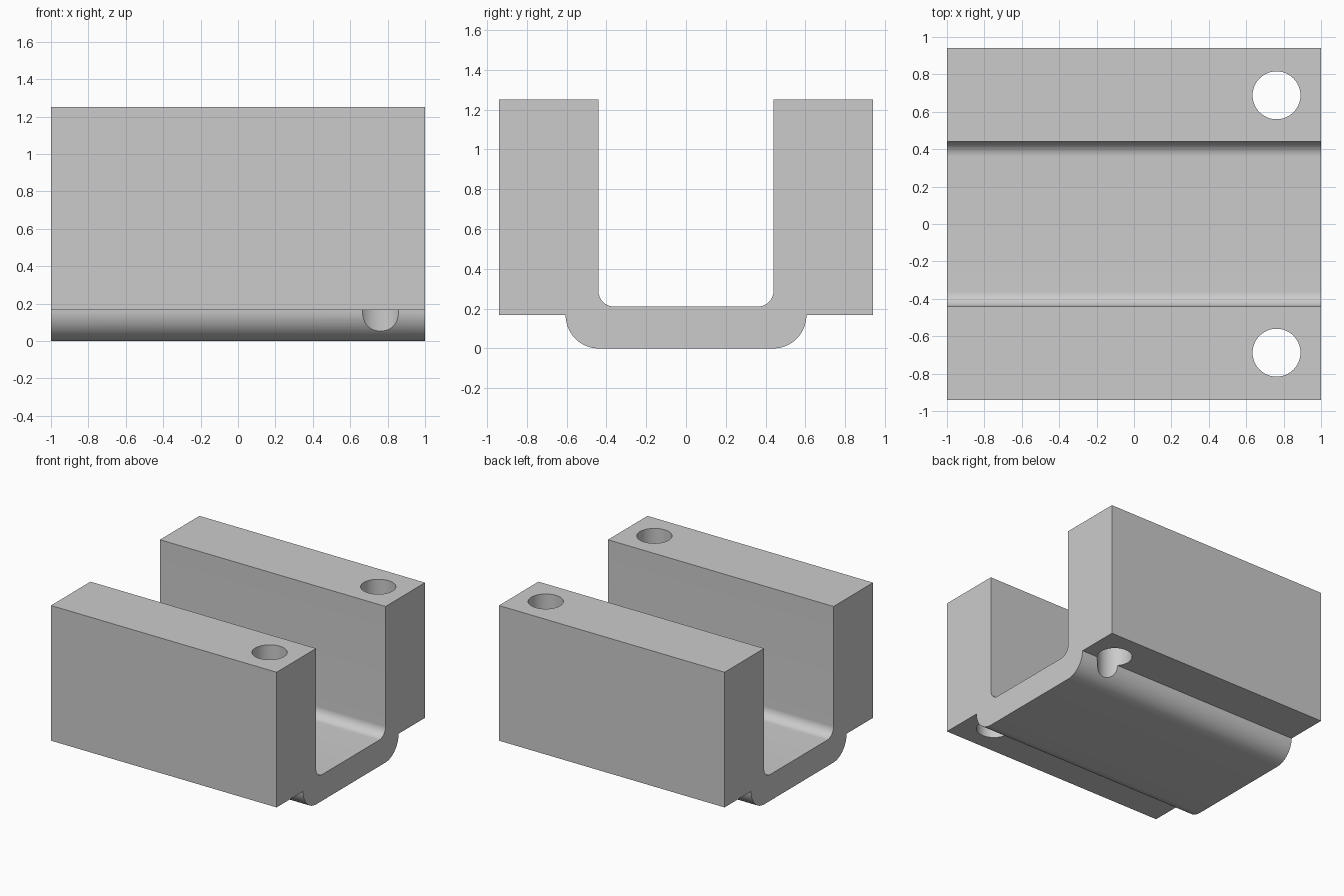
import bpy, bmesh, math

if "Cube" in bpy.data.objects:
    bpy.data.objects.remove(bpy.data.objects["Cube"])

WALL_OUT, WALL_IN, KEEL = 0.94, 0.44, 0.605
TOP, FLANGE, FLOOR = 1.25, 0.167, 0.21
FILLET, ROUND = 0.08, 0.167
HOLE_X, HOLE_Y, HOLE_R = 0.762, 0.688, 0.128

grey = bpy.data.materials.new("plain grey")
grey.use_nodes = True
colour = (0.6, 0.6, 0.6, 1)
grey.diffuse_color = colour
grey.node_tree.nodes["Principled BSDF"].inputs["Base Color"].default_value = colour


def arc(cy, cz, r, start, end, steps=16):
    """Points of an arc in the y-z plane, angles in degrees."""
    angles = [math.radians(start + (end - start) * i / steps) for i in range(steps + 1)]
    return [(cy + r * math.cos(a), cz + r * math.sin(a)) for a in angles]


def finish(name, bm):
    bmesh.ops.recalc_face_normals(bm, faces=bm.faces)
    mesh = bpy.data.meshes.new(name)
    bm.to_mesh(mesh)
    bm.free()
    mesh.materials.append(grey)
    obj = bpy.data.objects.new(name, mesh)
    bpy.context.collection.objects.link(obj)
    return obj


# Channel: half profile from the inside floor round to the underside, mirrored
half = arc(WALL_IN - FILLET, FLOOR + FILLET, FILLET, -90, 0)
half += [(WALL_IN, TOP), (WALL_OUT, TOP), (WALL_OUT, FLANGE)]
half += arc(KEEL - ROUND, ROUND, ROUND, 0, -90)
profile = half + [(-y, z) for y, z in reversed(half)]

bm = bmesh.new()
end_face = bm.faces.new([bm.verts.new((-1, y, z)) for y, z in profile])
extruded = bmesh.ops.extrude_face_region(bm, geom=[end_face], use_keep_orig=True)
moved = [v for v in extruded["geom"] if isinstance(v, bmesh.types.BMVert)]
bmesh.ops.translate(bm, verts=moved, vec=(2, 0, 0))
channel = finish("channel_block", bm)

# Vertical bolt holes through both walls
bm = bmesh.new()
for side in (-1, 1):
    drill = bmesh.ops.create_cone(bm, cap_ends=True, segments=64,
                                  radius1=HOLE_R, radius2=HOLE_R, depth=2)
    bmesh.ops.translate(bm, verts=drill["verts"], vec=(HOLE_X, side * HOLE_Y, 0.6))
cutter = finish("hole_cutter", bm)
cutter.hide_render = True

cut = channel.modifiers.new("bolt holes", "BOOLEAN")
cut.operation = "DIFFERENCE"
cut.solver = "EXACT"
cut.object = cutter

# Apply the cut, then smooth the rounded surfaces
bpy.ops.object.select_all(action="DESELECT")
channel.select_set(True)
bpy.context.view_layer.objects.active = channel
bpy.ops.object.modifier_apply(modifier=cut.name)
bpy.data.objects.remove(cutter)
bpy.ops.object.shade_smooth_by_angle(angle=math.radians(30))
